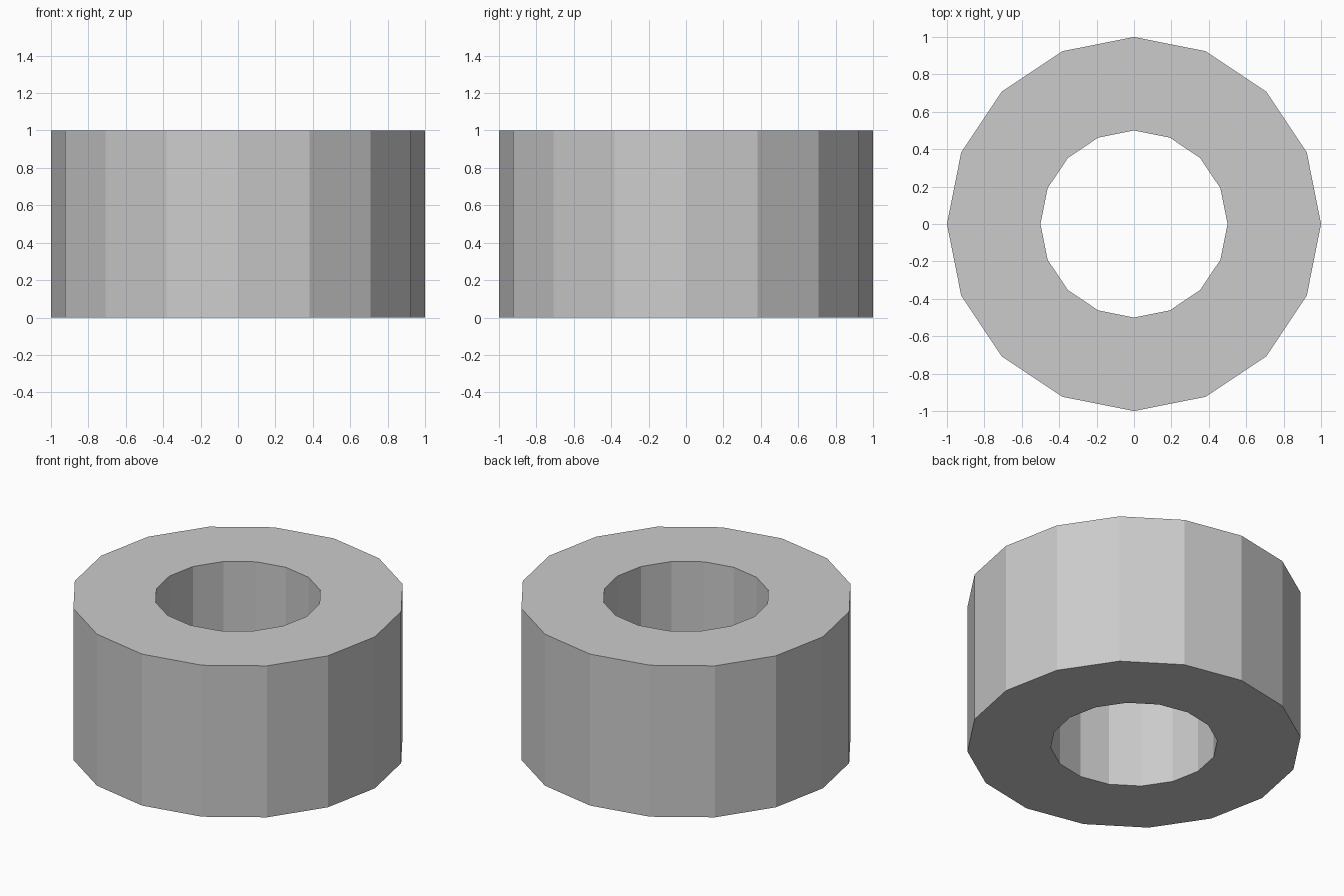
import bpy
import bmesh
from math import cos, sin, tau

if "Cube" in bpy.data.objects:
    bpy.data.objects.remove(bpy.data.objects["Cube"])

SIDES = 16
OUTER, INNER, HEIGHT = 1.0, 0.5, 1.0

bm = bmesh.new()


def ring(radius, z):
    """One loop of vertices around the z axis."""
    return [bm.verts.new((radius * cos(tau * i / SIDES),
                          radius * sin(tau * i / SIDES), z))
            for i in range(SIDES)]


# Rectangular wall section, swept around the axis
section = [(OUTER, 0), (OUTER, HEIGHT), (INNER, HEIGHT), (INNER, 0)]
loops = [ring(r, z) for r, z in section]

# Outer wall, top, inner wall and bottom
for k, a in enumerate(loops):
    b = loops[(k + 1) % len(loops)]
    for i in range(SIDES):
        j = (i + 1) % SIDES
        bm.faces.new((a[i], a[j], b[j], b[i]))

bmesh.ops.recalc_face_normals(bm, faces=bm.faces)

mesh = bpy.data.meshes.new("thick_tube")
bm.to_mesh(mesh)
bm.free()
tube = bpy.data.objects.new("thick_tube", mesh)
bpy.context.collection.objects.link(tube)
